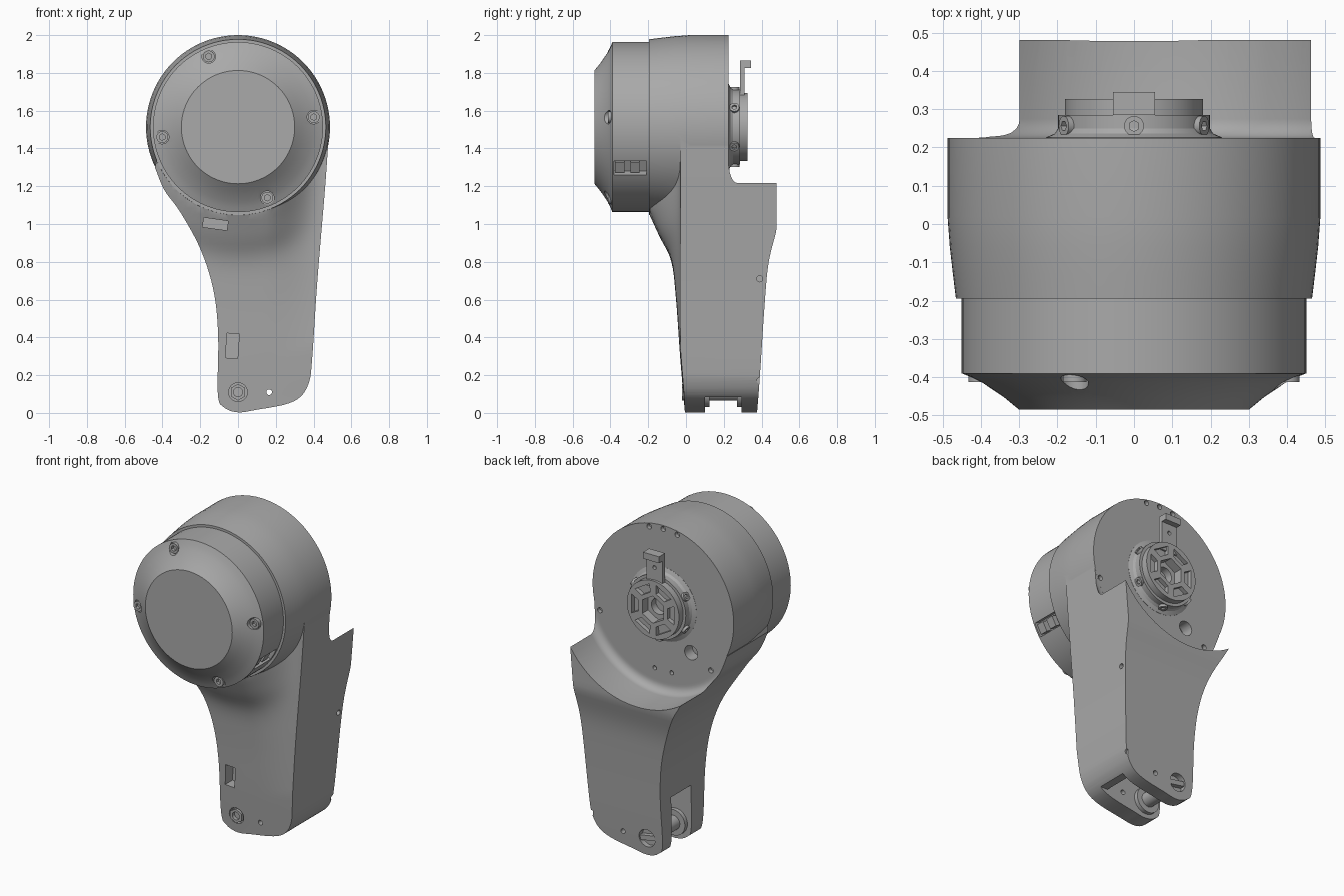
import bpy, bmesh, math
from mathutils import Vector, Matrix

old = bpy.data.objects.get("Cube")
if old:
    bpy.data.objects.remove(old, do_unlink=True)

grey = bpy.data.materials.new("plain_grey")
grey.use_nodes = True
grey.diffuse_color = (0.4, 0.4, 0.4, 1)
grey.node_tree.nodes["Principled BSDF"].inputs["Base Color"].default_value = (0.4, 0.4, 0.4, 1)

AXIS = 1.513  # height of the motor axis


# ---------- helpers ----------
def finish(name, bm):
    bmesh.ops.recalc_face_normals(bm, faces=bm.faces)
    mesh = bpy.data.meshes.new(name)
    bm.to_mesh(mesh)
    bm.free()
    mesh.materials.append(grey)
    obj = bpy.data.objects.new(name, mesh)
    bpy.context.collection.objects.link(obj)
    return obj


def lathe(name, profile, segs=96, centre=(0, AXIS)):
    """Revolve (radius, y) points around a y axis through centre (x, z)."""
    bm = bmesh.new()
    rings = []
    for r, y in profile:
        rings.append([bm.verts.new((centre[0] + r * math.cos(a), y, centre[1] + r * math.sin(a)))
                      for a in (math.tau * i / segs for i in range(segs))])
    for a, b in zip(rings, rings[1:]):
        for i in range(segs):
            j = (i + 1) % segs
            bm.faces.new((a[i], a[j], b[j], b[i]))
    bm.faces.new(rings[0])
    bm.faces.new(rings[-1])
    return finish(name, bm)


def prism(name, outline, y0, y1):
    """Extrude an (x, z) outline along y."""
    bm = bmesh.new()
    face = bm.faces.new([bm.verts.new((x, y0, z)) for x, z in outline])
    out = bmesh.ops.extrude_face_region(bm, geom=[face])
    moved = [v for v in out["geom"] if isinstance(v, bmesh.types.BMVert)]
    bmesh.ops.translate(bm, vec=(0, y1 - y0, 0), verts=moved)
    return finish(name, bm)


def box(name, centre, size, turn=0):
    bm = bmesh.new()
    m = Matrix.Translation(centre) @ Matrix.Rotation(turn, 4, 'Y') @ Matrix.Diagonal((*size, 1))
    bmesh.ops.create_cube(bm, size=1, matrix=m)
    return finish(name, bm)


def rod(name, start, end, radius, segs=24):
    a, b = Vector(start), Vector(end)
    m = Matrix.Translation((a + b) / 2) @ (b - a).to_track_quat('Z', 'Y').to_matrix().to_4x4()
    bm = bmesh.new()
    bmesh.ops.create_cone(bm, cap_ends=True, segments=segs, radius1=radius, radius2=radius,
                          depth=(b - a).length, matrix=m)
    return finish(name, bm)


def carve(obj, tool, op='DIFFERENCE'):
    """Apply a boolean and drop the tool."""
    mod = obj.modifiers.new("cut", 'BOOLEAN')
    mod.operation, mod.object, mod.solver = op, tool, 'EXACT'
    bpy.context.view_layer.update()
    mesh = bpy.data.meshes.new_from_object(obj.evaluated_get(bpy.context.evaluated_depsgraph_get()))
    obj.modifiers.clear()
    obj.data = mesh
    bpy.data.objects.remove(tool, do_unlink=True)


def spline(pts, steps=5):
    """Smooth curve through a few points."""
    p = [Vector(q) for q in pts]
    p = [2 * p[0] - p[1]] + p + [2 * p[-1] - p[-2]]
    out = []
    for a, b, c, d in zip(p, p[1:], p[2:], p[3:]):
        for i in range(steps):
            t = i / steps
            out.append(0.5 * (2 * b + (c - a) * t + (2 * a - 5 * b + 4 * c - d) * t ** 2
                              + (3 * b - a - 3 * c + d) * t ** 3))
    return out + [p[-2]]


def lookup(curve, t):
    """Interpolate the second value of a curve sorted by the first."""
    for a, b in zip(curve, curve[1:]):
        if t <= b[0]:
            return a[1] + (b[1] - a[1]) * max(0, (t - a[0]) / (b[0] - a[0]))
    return curve[-1][1]


def polar(r, angle, y):
    return (r * math.cos(angle), y, AXIS + r * math.sin(angle))


# ---------- arm: slab with a flared front, trimmed to its outline ----------
front = spline([(.46, -.195), (.58, -.14), (.71, -.078), (.91, -.053), (1.23, -.03), (1.52, -.005)])
back = spline([(-.05, .372), (.18, .39), (.6, .418), (.8, .438), (.97, .48)])
bm = bmesh.new()
grids = ([], [])
for k in range(49):
    z = -.03 + 1.53 * k / 48
    rows = ([], [])
    for i in range(41):
        x = -.5 + i / 40
        y = lookup(front, math.hypot(x, z - AXIS))
        t = min(1, max(0, (x - .15) / .3))
        fade = 1 - t * t * (3 - 2 * t)
        edge = max(y, -.03)
        rows[0].append(bm.verts.new((x, edge + (y - edge) * fade, z)))
        rows[1].append(bm.verts.new((x, lookup(back, z), z)))
    grids[0].append(rows[0])
    grids[1].append(rows[1])
for g in grids:
    for a, b in zip(g, g[1:]):
        for i in range(40):
            bm.faces.new((a[i], a[i + 1], b[i + 1], b[i]))
f, b = grids
for k in range(48):
    for i in (0, 40):
        bm.faces.new((f[k][i], f[k + 1][i], b[k + 1][i], b[k][i]))
for i in range(40):
    for k in (0, 48):
        bm.faces.new((f[k][i], f[k][i + 1], b[k][i + 1], b[k][i]))
body = finish("arm_and_housing", bm)

outline = spline([(-.44, 1.3), (-.39, 1.18), (-.307, 1.065), (-.2, .87), (-.13, .65), (-.105, .41),
                  (-.107, .1), (-.075, .03), (0, .003), (.1, .017), (.25, .045), (.33, .085),
                  (.375, .16), (.392, .28), (.42, .7), (.46, 1.18), (.48, 1.46)])
carve(body, prism("trim", outline + [Vector((-.4, 1.46))], -.6, .6), 'INTERSECT')

# curved trough behind the housing
fillet = [(.5 + .05 * math.sin(a), .2745 - .05 * math.cos(a)) for a in (math.pi / 12 * i for i in range(7))]
carve(body, lathe("trough", [(.01, .2245)] + fillet + [(.55, .7), (.01, .7)]))

# motor housing joined to the arm
carve(body, lathe("housing", [(.2, -.195), (.465, -.195), (.473, -.13), (.481, -.06), (.487, .02),
                              (.487, .225), (.2, .225)]), 'UNION')

# fork pocket, slots and bolt holes
cuts = [box("pocket", (.03, .1975, .17), (.5, .195, .38)),
        box("gap", (.1, .1975, 0), (1, .195, .17)),
        box("front_slot", (-.03, -.02, .355), (.065, .12, .13), math.radians(4)),
        box("flank_slot", (-.12, -.2, 1.0), (.13, .2, .05), math.radians(8)),
        rod("pin_hole", (.165, -.1, .11), (.165, .5, .11), .015),
        rod("front_bolt_seat", (0, -.1, .11), (0, .015, .11), .05),
        rod("back_bolt_seat", (0, .35, .11), (0, .5, .11), .055),
        rod("wire_hole", polar(.32, math.radians(-127), .15), polar(.32, math.radians(-127), .3), .045)]
for deg in (90, 78, 102, -20, -135):
    a = math.radians(deg)
    cuts.append(rod("rim_notch", polar(.465, a, .2), polar(.465, a, .3), .016))
for deg in (-82, -98):
    a = math.radians(deg)
    cuts.append(rod("screw_hole", polar(.42, a, .2), polar(.42, a, .3), .013))
for x, z in ((.40, .17), (.425, .71)):
    cuts.append(rod("edge_notch", (x - .03, .39, z), (x + .1, .39, z), .016))
for c in cuts:
    carve(body, c)

# ---------- front cover with recessed screws ----------
cover = lathe("front_cover", [(.2, -.15), (.45, -.15), (.45, -.39), (.425, -.4), (.395, -.415),
                              (.34, -.452), (.3, -.485), (.1, -.485)])
side = math.radians(-29)
carve(cover, box("connector_slot", polar(.45, side, -.295), (.09, .17, .085), -side))
screw_angles = [math.radians(112.5 - 90 * i - 15 * (i % 2)) for i in range(4)]
for a in screw_angles:
    carve(cover, rod("counterbore", polar(.405, a, -.6), polar(.405, a, -.39), .036))
    sleeve = rod("cover_screw", polar(.405, a, -.35), polar(.405, a, -.413), .031)
    carve(sleeve, rod("socket", polar(.405, a, -.5), polar(.405, a, -.395), .017, 6))
for i, y in enumerate((-.35, -.27)):
    box(f"connector_{i + 1}", polar(.42, side, y), (.04, .05, .06), -side)

# ---------- output hub ----------
hub = lathe("output_hub", [(.05, .2), (.23, .2), (.23, .226), (.207, .236), (.198, .25), (.198, .285),
                           (.18, .285), (.18, .326), (.05, .326)], 72)
carve(hub, rod("hex_bore", (0, .27, AXIS), (0, .4, AXIS), .085, 6))
carve(hub, rod("bore", (0, .215, AXIS), (0, .4, AXIS), .05))
for i in range(6):
    a = math.radians(60 * i)
    corners = [(r * math.cos(a + s), AXIS + r * math.sin(a + s))
               for r, s in ((.105, -.32), (.158, -.38), (.158, .38), (.105, .32))]
    carve(hub, prism("hub_pocket", corners, .3, .4))
    a += math.radians(30)
    boss = rod("hub_screw", polar(.16, a, .256), polar(.212, a, .256), .026)
    carve(boss, rod("hub_socket", polar(.195, a, .256), polar(.3, a, .256), .014, 6))
tab = box("hub_tab", (0, .298, 1.755), (.11, .026, .22))
carve(tab, rod("tab_hole", (0, .2, 1.77), (0, .4, 1.77), .012))
box("hub_tab_lip", (0, .315, 1.845), (.11, .06, .04))

# ---------- fork axle and bolts ----------
rod("axle", (0, .09, .11), (0, .3, .11), .045, 32)
for i, y in enumerate((.095, .27)):
    rod(f"axle_bushing_{i + 1}", (0, y, .11), (0, y + .03, .11), .08, 32)
bolt = rod("front_bolt", (0, .03, .11), (0, -.022, .11), .044, 6)
carve(bolt, rod("bolt_socket", (0, -.1, .11), (0, 0, .11), .024))
box("back_bolt_bar", (0, .365, .11), (.1, .03, .03), math.radians(10))

# smooth curved surfaces, keep edges sharp
bpy.ops.object.select_all(action='DESELECT')
for o in bpy.context.scene.objects:
    if o.type == 'MESH':
        o.select_set(True)
        bpy.context.view_layer.objects.active = o
bpy.ops.object.shade_smooth_by_angle(angle=math.radians(30))
